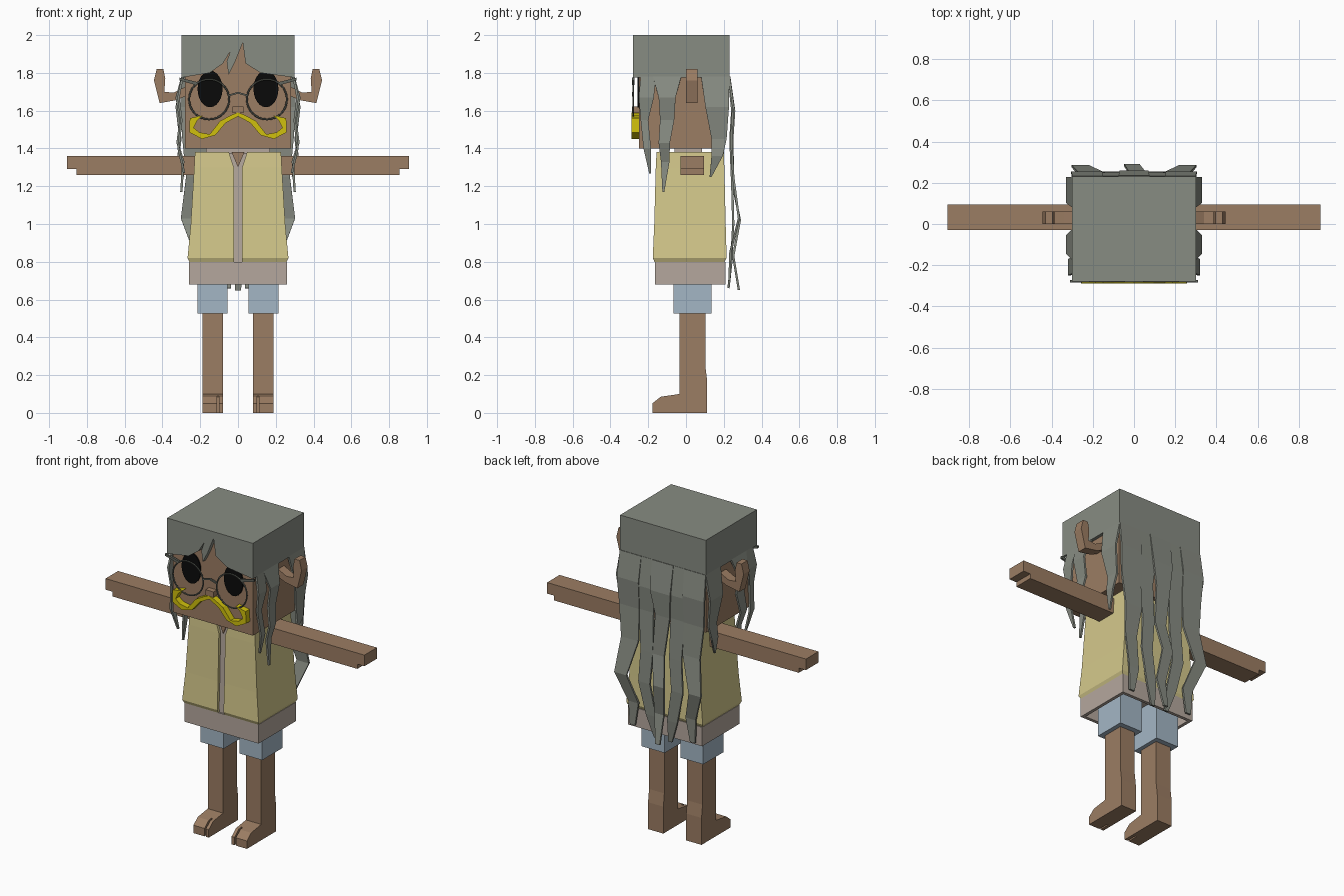
import bpy, bmesh, math

cube = bpy.data.objects.get("Cube")
if cube:
    bpy.data.objects.remove(cube)


def material(name, r, g, b):
    m = bpy.data.materials.new(name)
    m.use_nodes = True
    m.diffuse_color = (r, g, b, 1)
    m.node_tree.nodes["Principled BSDF"].inputs["Base Color"].default_value = (r, g, b, 1)
    return m


HAIR = material("grey hair", .245, .262, .225)
SKIN = material("brown skin", .33, .205, .125)
VEST = material("straw vest", .66, .58, .26)
SHIRT = material("pale shirt", .46, .39, .34)
SHORTS = material("blue shorts", .37, .47, .56)
GOLD = material("yellow moustache", .63, .53, .004)
BLACK = material("black eye", .003, .003, .003)
RIM = material("dark rim", .12, .13, .11)


def finish(name, bm, mat, mirror=False, thick=0):
    if not thick:
        bmesh.ops.recalc_face_normals(bm, faces=bm.faces)
    me = bpy.data.meshes.new(name)
    bm.to_mesh(me)
    bm.free()
    me.materials.append(mat)
    ob = bpy.data.objects.new(name, me)
    bpy.context.collection.objects.link(ob)
    if thick:
        sol = ob.modifiers.new("thickness", 'SOLIDIFY')
        sol.thickness, sol.offset = thick, 0
    if mirror:
        ob.modifiers.new("mirror", 'MIRROR')
    return ob


def loft(name, rings, mat, mirror=False):
    """Join matching closed rings of points and cap both ends."""
    bm = bmesh.new()
    vs = [[bm.verts.new(p) for p in ring] for ring in rings]
    n = len(vs[0])
    for a, b in zip(vs, vs[1:]):
        for i in range(n):
            j = (i + 1) % n
            bm.faces.new((a[i], a[j], b[j], b[i]))
    bm.faces.new(vs[0])
    bm.faces.new(vs[-1])
    return finish(name, bm, mat, mirror)


def prism_y(name, pts, y0, y1, mat, mirror=False):
    return loft(name, [[(x, y, z) for x, z in pts] for y in (y0, y1)], mat, mirror)


def prism_x(name, pts, x0, x1, mat, mirror=True):
    return loft(name, [[(x, y, z) for y, z in pts] for x in (x0, x1)], mat, mirror)


def rect(x0, x1, y0, y1, z):
    return [(x0, y0, z), (x1, y0, z), (x1, y1, z), (x0, y1, z)]


def box(name, x0, x1, y0, y1, z0, z1, mat, mirror=False):
    return loft(name, [rect(x0, x1, y0, y1, z) for z in (z0, z1)], mat, mirror)


def strand(name, rows, side, mirror=True):
    """Ribbon of hair; each row is (centre, z, width, depth)."""
    bm = bmesh.new()
    pairs = []
    for c, z, w, d in rows:
        ends = (c - w / 2, c + w / 2)
        pairs.append([bm.verts.new((d, e, z) if side else (e, d, z)) for e in ends])
    for a, b in zip(pairs, pairs[1:]):
        bm.faces.new((a[0], a[1], b[1], b[0]))
    return finish(name, bm, HAIR, mirror, .012)


# Head, ears and nose
box("head", -.28, .28, -.25, .2, 1.4, 1.97, SKIN)
prism_y("ears", [(.27, 1.68), (.33, 1.655), (.415, 1.64), (.445, 1.76), (.43, 1.82),
                 (.395, 1.82), (.385, 1.77), (.39, 1.7), (.34, 1.695), (.27, 1.73)],
        .0, .06, SKIN, True)
box("nose", -.028, .028, -.285, -.24, 1.587, 1.622, SKIN)

# Eyes and glasses
prism_y("eyes", [(.148 + .066 * math.cos(t * math.pi / 12), 1.715 + .097 * math.sin(t * math.pi / 12))
                 for t in range(24)], -.258, -.249, BLACK, True)
for s, side in ((1, "left"), (-1, "right")):
    bpy.ops.mesh.primitive_torus_add(major_segments=32, minor_segments=6, major_radius=.106,
                                     minor_radius=.005, location=(s * .153, -.28, 1.66),
                                     rotation=(math.pi / 2, 0, 0))
    rim = bpy.context.object
    rim.name = side + "_glasses_rim"
    rim.data.materials.append(RIM)
prism_y("glasses_bridge", [(0, 1.69), (.05, 1.675), (.05, 1.685), (0, 1.7)], -.285, -.275, RIM, True)
prism_y("glasses_hinges", [(.22, 1.735), (.31, 1.76), (.31, 1.775), (.21, 1.75)],
        -.285, -.272, RIM, True)

# Moustache
prism_y("moustache", [(0, 1.59), (.03, 1.58), (.095, 1.545), (.15, 1.475), (.205, 1.485),
                      (.235, 1.51), (.215, 1.55), (.185, 1.575), (.255, 1.56), (.258, 1.485),
                      (.19, 1.45), (.12, 1.47), (.065, 1.535), (0, 1.57)],
        -.288, -.248, GOLD, True)

# Hair cap with a parted fringe
box("hair_cap", -.3, .3, -.24, .23, 1.775, 2, HAIR)
prism_y("fringe", [(-.3, 2), (-.3, 1.775), (-.15, 1.8), (-.08, 1.85), (-.04, 1.915),
                   (-.06, 1.86), (-.05, 1.79), (-.015, 1.86), (.025, 1.96), (.04, 1.85),
                   (.12, 1.8), (.3, 1.775), (.3, 2)], -.28, -.24, HAIR)

# Side strands
strand("temple_strands", [(-.2, 1.78, .08, .294), (-.21, 1.67, .08, .315), (-.22, 1.55, .04, .3),
                          (-.205, 1.4, .04, .315), (-.19, 1.27, .01, .285)], True)
strand("cheek_strands", [(-.1, 1.78, .15, .294), (-.1, 1.67, .09, .325), (-.1, 1.55, .075, .305),
                         (-.115, 1.43, .06, .32), (-.11, 1.33, .045, .29),
                         (-.12, 1.17, .01, .3)], True)
strand("nape_strands", [(.155, 1.78, .15, .294), (.165, 1.62, .125, .325), (.175, 1.45, .08, .305),
                        (.165, 1.36, .06, .315), (.13, 1.25, .01, .29)], True)

# Long back strands, overlapping into a curtain at the top
strand("outer_back_strands", [(.225, 1.78, .15, .228), (.23, 1.62, .15, .25), (.225, 1.45, .14, .24),
                              (.215, 1.25, .12, .25), (.26, 1.03, .085, .28),
                              (.2, .85, .07, .235), (.21, .7, .035, .23)], False)
strand("inner_back_strands", [(.12, 1.78, .15, .226), (.115, 1.6, .14, .245), (.11, 1.45, .1, .235),
                              (.1, 1.2, .085, .245), (.115, 1.0, .08, .25),
                              (.075, .8, .07, .24), (.05, .66, .025, .225)], False)
strand("middle_back_strand", [(0, 1.78, .15, .229), (0, 1.6, .14, .255), (-.01, 1.45, .1, .245),
                              (.015, 1.2, .08, .25), (-.01, 1.02, .075, .285),
                              (.01, .83, .065, .25), (0, .65, .03, .28)], False, False)

# Shirt body, collar, hollow hem and neckline
loft("shirt", [rect(-.245, .245, -.155, .2, .8), rect(-.21, .21, -.14, .185, 1.375)], SHIRT)
box("collar", -.17, .17, -.06, .085, 1.37, 1.402, SHIRT)
prism_y("neckline", [(-.035, 1.382), (0, 1.3), (.035, 1.382)], -.15, -.141, SKIN)
loft("shirt_hem", [[(sx * (.26 - t), y, z) for sx, y in
                    ((-1, -.165 + t), (1, -.165 + t), (1, .21 - t), (-1, .21 - t))]
                   for z, t in ((.8, 0), (.68, 0), (.68, .02), (.78, .02))], SHIRT)


# Open vest: a C-shaped section flaring towards the bottom
def vest_ring(z, hx, y0, y1, gap):
    t = .018
    half = [(gap, y0), (hx, y0), (hx, y1)]
    inner = [(hx - t, y1 - t), (hx - t, y0 + t), (gap, y0 + t)]
    outer = half + [(-x, y) for x, y in reversed(half)]
    back = [(-x, y) for x, y in reversed(inner)] + inner
    return [(x, y, z) for x, y in outer + back]


loft("vest", [vest_ring(.8, .257, -.167, .205, .022), vest_ring(.82, .267, -.176, .215, .022),
              vest_ring(1.0, .25, -.168, .21, .022), vest_ring(1.3, .232, -.16, .203, .022),
              vest_ring(1.38, .228, -.156, .2, .048)], VEST)

# Arms with a stepped hand
prism_y("arms", [(.2, 1.26), (.855, 1.26), (.855, 1.29), (.905, 1.29), (.905, 1.36), (.2, 1.36)],
        -.03, .095, SKIN, True)

# Shorts, legs and split-toed feet
box("shorts", .055, .215, -.065, .135, .525, .81, SHORTS, True)
prism_x("legs", [(-.035, .56), (-.035, .1), (-.11, .089), (-.11, 0), (.112, 0), (.112, .17),
                 (.102, .25), (.102, .56)], .08, .187, SKIN)
toe = [(-.11, .089), (-.135, .085), (-.178, .05), (-.178, 0), (-.11, 0)]
prism_x("big_toes", toe, .08, .1, SKIN)
prism_x("small_toes", toe, .11, .187, SKIN)
